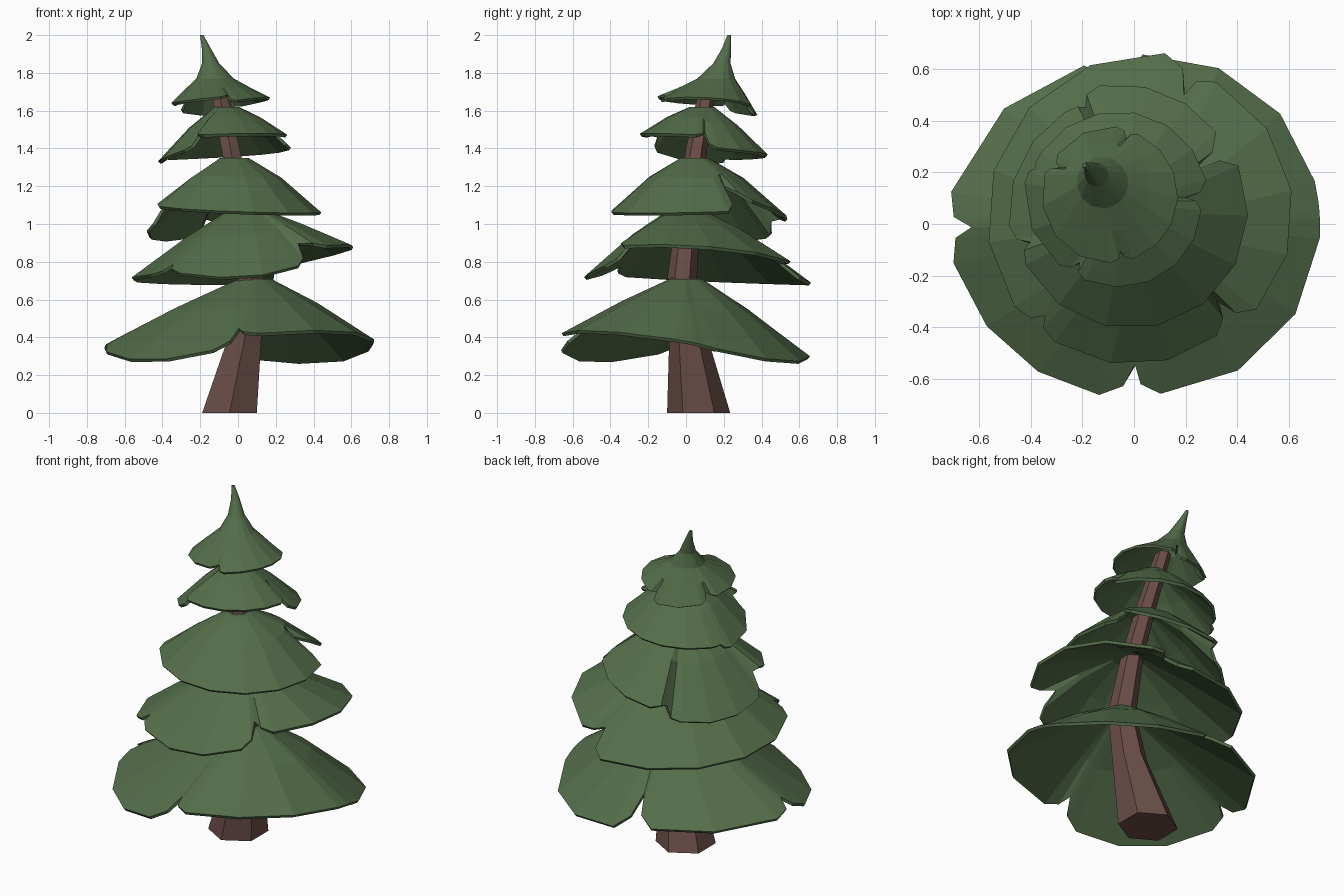
import bpy
from math import sin, cos, radians

if "Cube" in bpy.data.objects:
    bpy.data.objects.remove(bpy.data.objects["Cube"])


def material(name, rgb):
    m = bpy.data.materials.new(name)
    m.diffuse_color = (*rgb, 1)
    m.use_nodes = True
    m.node_tree.nodes["Principled BSDF"].inputs["Base Color"].default_value = m.diffuse_color
    return m


GREEN = material("needles", (0.088, 0.155, 0.068))
BROWN = material("bark", (0.145, 0.075, 0.065))


def add_object(name, rings, mat, close_bottom=False):
    """Skin a stack of equal-length rings, listed top to bottom."""
    n = len(rings[0])
    verts = [p for ring in rings for p in ring]
    faces = [tuple(range(n))]
    for k in range(len(rings) - 1):
        for i in range(n):
            j = (i + 1) % n
            faces.append((k * n + i, (k + 1) * n + i, (k + 1) * n + j, k * n + j))
    if close_bottom:
        faces.append(tuple(reversed(range(len(verts) - n, len(verts)))))
    mesh = bpy.data.meshes.new(name)
    mesh.from_pydata(verts, [], faces)
    mesh.materials.append(mat)
    ob = bpy.data.objects.new(name, mesh)
    bpy.context.collection.objects.link(ob)
    return ob


def circle(x, y, z, r, angles):
    return [(x + r * cos(a), y + r * sin(a), z) for a in angles]


def tier(name, hub, crown, lobes, thickness=0.018, bulge=0.012):
    """Drooping skirt. Lobe: start angle, notch radius, radius at start and end, rim z at start, middle, end."""
    full, cut, angles = [], [], []
    for k, (a0, notch, r0, r1, z0, zm, z1) in enumerate(lobes):
        nxt = lobes[(k + 1) % len(lobes)]
        a1 = nxt[0] + (360 if nxt[0] <= a0 else 0)
        span = a1 - a0
        n = max(2, round((span - 20) / 24))
        steps = [0, 3] + [10 + (span - 20) * i / n for i in range(n + 1)] + [span - 3]
        for s in steps:
            f = s / span
            r = r0 + (r1 - r0) * f
            z = z0 * (1 - f) * (1 - 2 * f) + 4 * zm * f * (1 - f) + z1 * f * (2 * f - 1)
            rc = r
            if s == 0:                      # notch shared with the previous lobe
                prev = lobes[k - 1]
                r, z, rc = (r0 + prev[3]) / 2, (z0 + prev[6]) / 2, notch
            elif s == 3:
                rc = r * (2 + notch / r) / 3
            elif s == span - 3:
                rc = r * (2 + nxt[1] / r) / 3
            a = radians(a0 + s)
            angles.append(a)
            top = crown[-1][2]
            full.append((hub[0] + r * cos(a), hub[1] + r * sin(a), z))
            cut.append((hub[0] + rc * cos(a), hub[1] + rc * sin(a), top + (z - top) * rc / r))
    rings = [circle(*c, angles) for c in crown]
    # Middle ring, with its height evened out across the notches
    mid, n = [], len(full)
    for i, (p, q) in enumerate(zip(rings[-1], full)):
        z = sum(full[(i + d) % n][2] for d in (-2, -1, 0, 1, 2)) / 5
        mid.append((p[0] + (q[0] - p[0]) * 0.45, p[1] + (q[1] - p[1]) * 0.45,
                    p[2] + (z - p[2]) * 0.45 + bulge))
    ob = add_object(name, rings + [mid, cut], GREEN)
    mod = ob.modifiers.new("thickness", 'SOLIDIFY')
    mod.thickness = thickness
    mod.offset = -1


# Bent six-sided trunk
hexagon = [radians(30 + 60 * i) for i in range(6)]
path = [(-0.11, 0.12, 1.74, 0.045), (-0.04, 0.055, 1.40, 0.056), (0.025, 0.015, 1.08, 0.063),
        (0.07, -0.02, 0.72, 0.078), (0.04, 0.01, 0.42, 0.098), (-0.045, 0.067, 0.0, 0.167)]
add_object("trunk", [circle(*p, hexagon) for p in path], BROWN, True)

# Branch tiers from the ground up
tier("branch_tier_1", (0.08, 0.0), [(0.09, 0.0, 0.71, 0.085)], [
    (-98, 0.55, 0.66, 0.64, 0.41, 0.435, 0.37),
    (5, 0.64, 0.64, 0.66, 0.37, 0.275, 0.32),
    (104, 0.46, 0.65, 0.82, 0.33, 0.33, 0.35),
    (181, 0.71, 0.81, 0.68, 0.36, 0.28, 0.37)])
tier("branch_tier_2", (0.05, 0.0), [(0.045, 0.0, 1.08, 0.085)], [
    (-48, 0.40, 0.53, 0.62, 0.88, 0.88, 0.78),
    (74, 0.52, 0.67, 0.60, 0.69, 0.70, 0.74),
    (222, 0.53, 0.59, 0.50, 0.76, 0.72, 0.81)])
tier("branch_tier_3", (-0.01, 0.05), [(-0.02, 0.045, 1.35, 0.075)], [
    (33, 0.28, 0.44, 0.51, 1.15, 1.06, 1.02),
    (114, 0.44, 0.46, 0.48, 0.95, 0.92, 0.99),
    (197, 0.41, 0.46, 0.45, 1.10, 1.06, 1.07)], bulge=0.025)
tier("branch_tier_4", (-0.05, 0.08), [(-0.06, 0.085, 1.62, 0.065)], [
    (5, 0.25, 0.34, 0.37, 1.41, 1.37, 1.35),
    (158, 0.36, 0.39, 0.33, 1.33, 1.35, 1.41),
    (235, 0.28, 0.33, 0.31, 1.47, 1.48, 1.47)])

# Crooked tree top
tier("tree_top", (-0.09, 0.11), [(-0.192, 0.228, 2.0, 0.009), (-0.168, 0.215, 1.93, 0.024),
                                 (-0.145, 0.19, 1.85, 0.046), (-0.122, 0.16, 1.77, 0.10)], [
    (75, 0.23, 0.27, 0.26, 1.58, 1.58, 1.60),
    (152, 0.22, 0.27, 0.26, 1.63, 1.65, 1.68),
    (280, 0.22, 0.26, 0.26, 1.65, 1.67, 1.62)], 0.014, 0.0)
